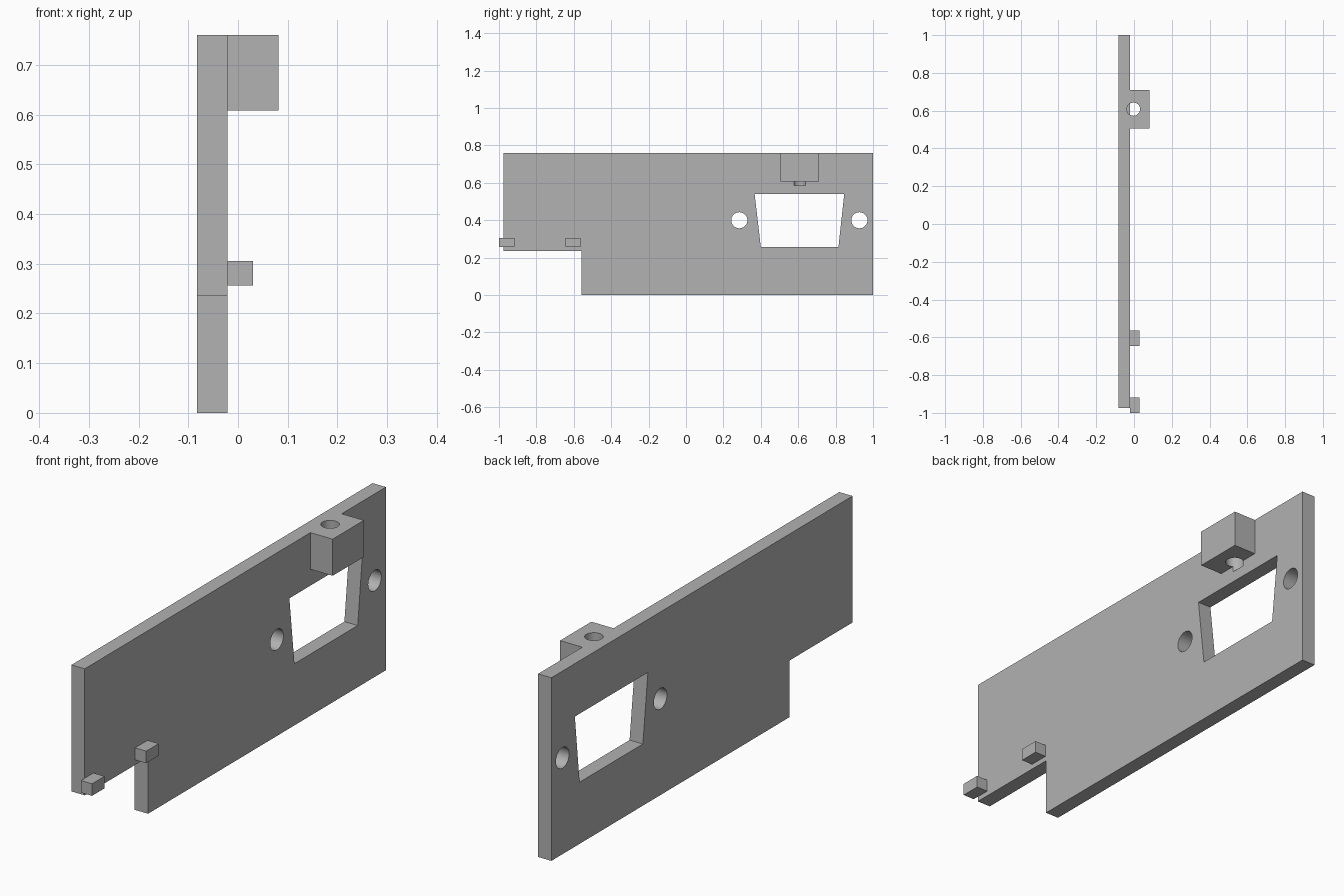
import bpy
import bmesh
from mathutils import Matrix, Vector
from math import radians, pi

cube = bpy.data.objects.get("Cube")
if cube:
    bpy.data.objects.remove(cube, do_unlink=True)

grey = bpy.data.materials.new("plain grey")
grey.use_nodes = True
colour = (0.445, 0.445, 0.445, 1)
grey.diffuse_color = colour
grey.node_tree.nodes["Principled BSDF"].inputs["Base Color"].default_value = colour

BACK, FACE = -0.082, -0.021   # plate thickness along x
TOP = 0.76


def finish(name, bm):
    bmesh.ops.recalc_face_normals(bm, faces=bm.faces)
    mesh = bpy.data.meshes.new(name)
    bm.to_mesh(mesh)
    bm.free()
    mesh.materials.append(grey)
    obj = bpy.data.objects.new(name, mesh)
    bpy.context.collection.objects.link(obj)
    return obj


def prism(name, outline, x0, x1):
    """Extrude a (y, z) outline along x."""
    bm = bmesh.new()
    face = bm.faces.new([bm.verts.new((x0, y, z)) for y, z in outline])
    new = bmesh.ops.extrude_face_region(bm, geom=[face])["geom"]
    verts = [v for v in new if isinstance(v, bmesh.types.BMVert)]
    bmesh.ops.translate(bm, verts=verts, vec=(x1 - x0, 0, 0))
    return finish(name, bm)


def box(name, x1, y0, y1, z0, z1):
    return prism(name, [(y0, z0), (y1, z0), (y1, z1), (y0, z1)], FACE, x1)


def cylinder(name, centre, radius, depth, turn=0):
    bm = bmesh.new()
    bmesh.ops.create_cone(bm, cap_ends=True, segments=48, radius1=radius, radius2=radius, depth=depth,
                          matrix=Matrix.Translation(Vector(centre)) @ Matrix.Rotation(turn, 4, "Y"))
    return finish(name, bm)


def combine(target, other, operation):
    mod = target.modifiers.new(operation, "BOOLEAN")
    mod.operation, mod.object, mod.solver = operation, other, "EXACT"
    bpy.context.view_layer.objects.active = target
    bpy.ops.object.modifier_apply(modifier=mod.name)
    bpy.data.objects.remove(other, do_unlink=True)


# Plate with a notched lower corner
plate = prism("connector_plate", [(-0.975, 0.235), (-0.56, 0.235), (-0.56, 0), (1, 0),
                                  (1, TOP), (-0.975, TOP)], BACK, FACE)

# Screw block and two small tabs standing on the plate
combine(plate, box("screw_block", 0.081, 0.505, 0.71, 0.608, TOP), "UNION")
for y0, y1 in ((-1, -0.918), (-0.645, -0.563)):
    combine(plate, box("tab", 0.03, y0, y1, 0.256, 0.306), "UNION")

# Tapered connector window
window = prism("window_cutter", [(0.4, 0.256), (0.815, 0.256), (0.846, 0.54), (0.367, 0.54)], -0.2, 0.2)
combine(plate, window, "DIFFERENCE")

# Two fixing holes beside the window
for y in (0.285, 0.927):
    combine(plate, cylinder("hole_cutter", (0, y, 0.4), 0.043, 0.4, pi / 2), "DIFFERENCE")

# Vertical bore through the block, running a little past its underside
low, high = 0.585, 0.9
combine(plate, cylinder("bore_cutter", (-0.003, 0.608, (low + high) / 2), 0.035, high - low), "DIFFERENCE")

# Merge flush faces, then shade the round holes smoothly
bm = bmesh.new()
bm.from_mesh(plate.data)
bmesh.ops.dissolve_limit(bm, angle_limit=radians(1), verts=bm.verts, edges=bm.edges)
bm.to_mesh(plate.data)
bm.free()
bpy.ops.object.select_all(action="DESELECT")
plate.select_set(True)
bpy.context.view_layer.objects.active = plate
bpy.ops.object.shade_smooth_by_angle(angle=radians(30))
